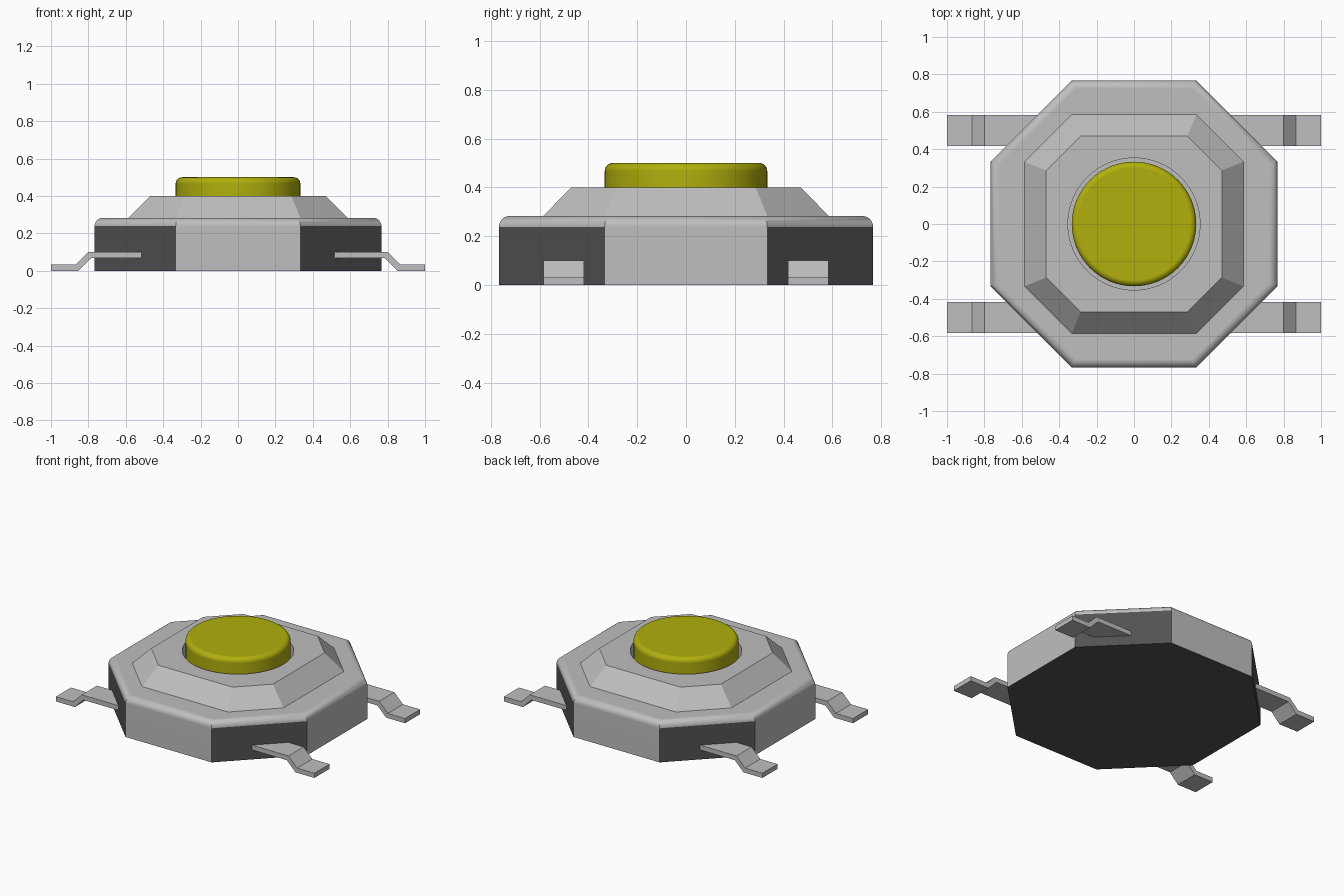
import bpy, bmesh, math

cube = bpy.data.objects.get("Cube")
if cube:
    bpy.data.objects.remove(cube, do_unlink=True)


def material(name, rgb):
    m = bpy.data.materials.new(name)
    m.use_nodes = True
    m.diffuse_color = (*rgb, 1)
    m.node_tree.nodes["Principled BSDF"].inputs["Base Color"].default_value = (*rgb, 1)
    return m


METAL = material("grey metal", (0.52, 0.52, 0.52))
PLASTIC = material("dark plastic", (0.085, 0.085, 0.085))
YELLOW = material("yellow plastic", (0.44, 0.43, 0.004))


def octagon(half, corner, z):
    h, c = half, corner
    return [(c, -h, z), (h, -c, z), (h, c, z), (c, h, z),
            (-c, h, z), (-h, c, z), (-h, -c, z), (-c, -h, z)]


def inset_octagon(half, corner, d, z):
    # Parallel inset by d on all eight sides
    return octagon(half - d, corner - d * (math.sqrt(2) - 1), z)


def circle(r, z, n=64):
    return [(r * math.cos(2 * math.pi * i / n), r * math.sin(2 * math.pi * i / n), z)
            for i in range(n)]


def loft(bm, rings, cap_start=True, cap_end=True):
    loops = [[bm.verts.new(p) for p in ring] for ring in rings]
    for a, b in zip(loops, loops[1:]):
        for i in range(len(a)):
            j = (i + 1) % len(a)
            bm.faces.new((a[i], a[j], b[j], b[i]))
    if cap_start:
        bm.faces.new(loops[0][::-1])
    if cap_end:
        bm.faces.new(loops[-1])
    return loops


def loop_edges(bm, loop):
    return [bm.edges.get((v, loop[(i + 1) % len(loop)])) for i, v in enumerate(loop)]


def finish(bm, name, mats, smooth=False):
    bmesh.ops.recalc_face_normals(bm, faces=bm.faces)
    me = bpy.data.meshes.new(name)
    bm.to_mesh(me)
    bm.free()
    for m in mats:
        me.materials.append(m)
    ob = bpy.data.objects.new(name, me)
    bpy.context.collection.objects.link(ob)
    if smooth:
        bpy.ops.object.select_all(action='DESELECT')
        ob.select_set(True)
        bpy.context.view_layer.objects.active = ob
        bpy.ops.object.shade_smooth_by_angle(angle=math.radians(30))
        mod = ob.modifiers.new("flat normals", 'WEIGHTED_NORMAL')
        mod.keep_sharp = True
    return ob


def arc(radius, steps=6):
    # (inset, drop) pairs of a quarter round, from the side up to the top
    for i in range(steps + 1):
        t = math.pi / 2 * i / steps
        yield radius * (1 - math.cos(t)), radius * (1 - math.sin(t))


# Housing: octagonal block with a rounded metal rim, dark base and diagonal sides
HALF, CORNER, RIM = 0.767, 0.333, 0.283
bm = bmesh.new()
loft(bm, [octagon(HALF, CORNER, 0)] +
     [inset_octagon(HALF, CORNER, d, RIM - drop) for d, drop in arc(0.045)])
bm.normal_update()
for f in bm.faces:
    n, c = f.normal, f.calc_center_median()
    diagonal = abs(abs(n.x) - abs(n.y)) < 0.1 and abs(n.z) < 0.01
    f.material_index = int(c.z < 0.2 and (diagonal or abs(n.z) > 0.9))
finish(bm, "housing", [METAL, PLASTIC], smooth=True)

# Raised collar: sloped octagon with a round hole for the button
bm = bmesh.new()
slope = loft(bm, [octagon(0.585, 0.333, RIM), octagon(0.47, 0.286, 0.4)],
             False, False)
hole = loft(bm, [circle(0.353, 0.4), circle(0.353, RIM)], False, False)
bmesh.ops.triangle_fill(bm, use_beauty=True, use_dissolve=False, normal=(0, 0, 1),
                        edges=loop_edges(bm, slope[1]) + loop_edges(bm, hole[0]))
finish(bm, "collar", [METAL])

# Push button
bm = bmesh.new()
loft(bm, [circle(0.333, RIM)] +
     [circle(0.333 - d, 0.5 - drop) for d, drop in arc(0.033)])
finish(bm, "button", [YELLOW], smooth=True)

# Four bent terminals
PROFILE = [(0.45, 0.067), (0.787, 0.067), (0.853, 0), (1, 0),
           (1, 0.033), (0.867, 0.033), (0.8, 0.1), (0.45, 0.1)]
for sx, side in ((1, "left"), (-1, "right")):
    for sy, end in ((-1, "front"), (1, "back")):
        bm = bmesh.new()
        loft(bm, [[(sx * x, sy * y, z) for x, z in PROFILE] for y in (0.417, 0.584)])
        finish(bm, f"{end}_{side}_terminal", [METAL])
